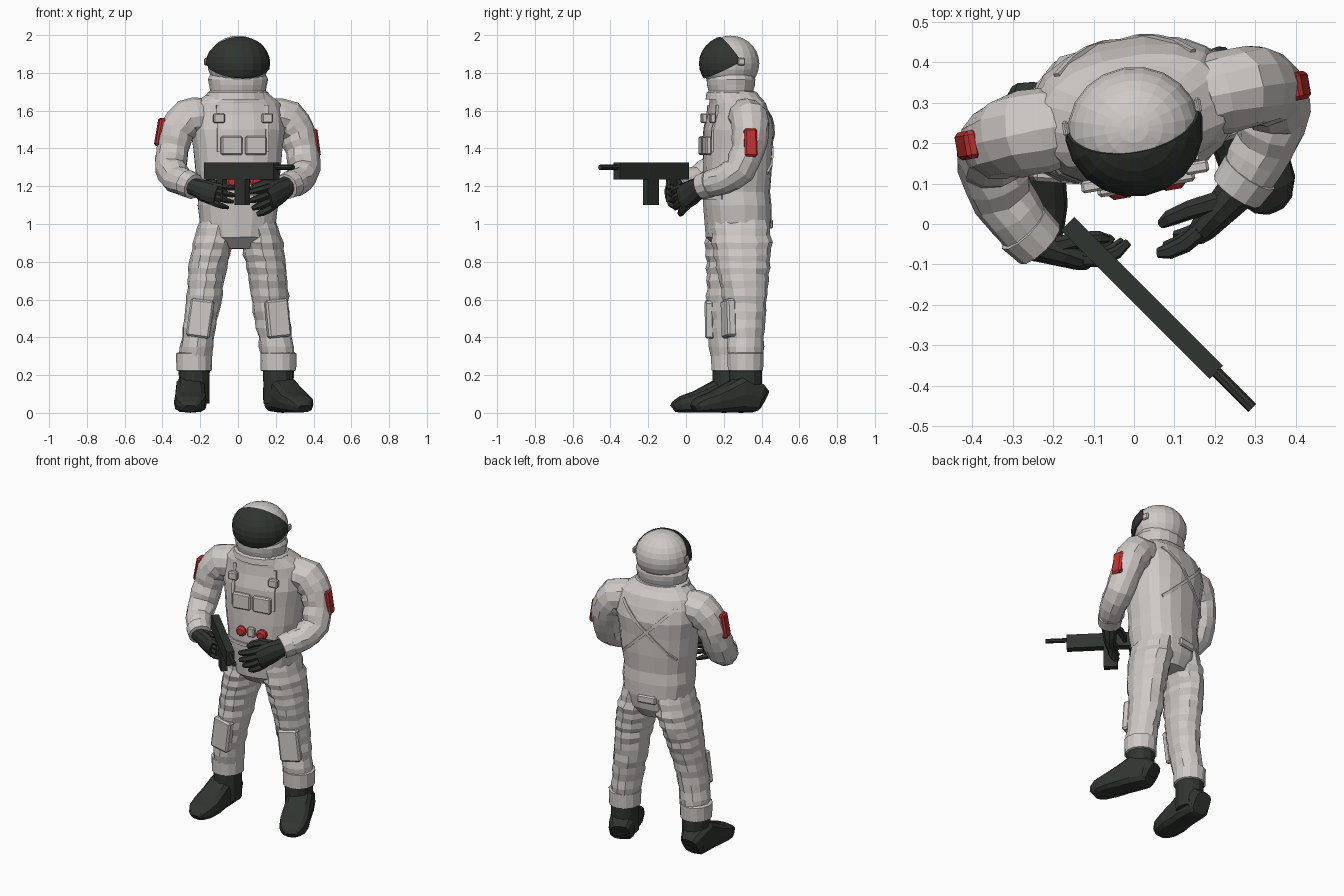
import bpy, bmesh, math, random
from mathutils import Vector as V, Matrix
from mathutils.bvhtree import BVHTree

if "Cube" in bpy.data.objects:
    bpy.data.objects.remove(bpy.data.objects["Cube"])

random.seed(4)
PI = math.pi


def material(name, rgb):
    m = bpy.data.materials.new(name)
    m.diffuse_color = (*rgb, 1)
    m.use_nodes = True
    m.node_tree.nodes["Principled BSDF"].inputs["Base Color"].default_value = m.diffuse_color
    return m


SUIT = material("suit_fabric", (0.62, 0.585, 0.565))
DARK = material("dark_rubber", (0.03, 0.035, 0.03))
RED = material("red_trim", (0.55, 0.03, 0.03))
TWIST = Matrix.Rotation(math.radians(10), 4, 'Z')
PIVOT = V((0, 0.27, 0))


def W(x, y, z):
    """Point in the twisted upper-body frame (y measured from the body axis)."""
    return PIVOT + TWIST @ V((x, y, z))


def finish(name, bm, mat):
    bmesh.ops.recalc_face_normals(bm, faces=bm.faces)
    me = bpy.data.meshes.new(name)
    bm.to_mesh(me)
    bm.free()
    me.materials.append(mat)
    ob = bpy.data.objects.new(name, me)
    bpy.context.collection.objects.link(ob)
    return ob


def tube(name, pts, mat, n=12, ref=(0, -1, 0), t=None, e=2.0, fold=0.0, sub=1, start=0.0):
    """Loft of (x, y, z, ra, rb) rings; fold adds alternating cloth creases."""
    rows = []
    for p, q in zip(pts, pts[1:]):
        rows += [[a + (b - a) * k / sub for a, b in zip(p, q)] for k in range(sub)]
    rows.append(list(pts[-1]))
    cs = [V(r[:3]) for r in rows]
    bm = bmesh.new()
    rings, a = [], None
    for i, r in enumerate(rows):
        d = V(t) if t else (cs[min(i + 1, len(cs) - 1)] - cs[max(i - 1, 0)]).normalized()
        a = d.cross(V(ref)) if a is None else a - d * a.dot(d)
        a.normalize()
        b = a.cross(d)
        s = 1 + (fold if i % 2 else -fold) * (0 < i < len(rows) - 1)
        ring = []
        for k in range(n):
            g = start + 2 * PI * k / n
            c, sn = math.cos(g), math.sin(g)
            c = math.copysign(abs(c) ** (2 / e), c)
            sn = math.copysign(abs(sn) ** (2 / e), sn)
            co = cs[i] + a * (c * r[3] * s) + b * (sn * r[4] * s)
            if fold:
                co += V([random.uniform(-1, 1) for _ in range(3)]) * fold * 0.16
            ring.append(bm.verts.new(co))
        rings.append(ring)
    for p, q in zip(rings, rings[1:]):
        for k in range(n):
            bm.faces.new((p[k], p[(k + 1) % n], q[(k + 1) % n], q[k]))
    bm.faces.new(rings[0])
    bm.faces.new(rings[-1])
    return finish(name, bm, mat)


def box(name, loc, size, mat, rz=0, ry=0, rx=0, bevel=0.0):
    bm = bmesh.new()
    bmesh.ops.create_cube(bm, size=1)
    bmesh.ops.scale(bm, vec=size, verts=bm.verts)
    if bevel:
        bmesh.ops.bevel(bm, geom=bm.edges[:], offset=bevel, segments=1, affect='EDGES')
    rot = [Matrix.Rotation(math.radians(g), 4, ax) for g, ax in ((rz, 'Z'), (ry, 'Y'), (rx, 'X'))]
    bm.transform(Matrix.Translation(loc) @ rot[0] @ rot[1] @ rot[2])
    return finish(name, bm, mat)


# Torso
FWD = tuple(TWIST @ V((0, -1, 0)))
prof = [(0.87, 0.10, -0.10, 0.13), (0.93, 0.175, -0.16, 0.165), (1.01, 0.205, -0.17, 0.18),
        (1.1, 0.212, -0.175, 0.175), (1.17, 0.212, -0.18, 0.172), (1.28, 0.225, -0.175, 0.177),
        (1.4, 0.24, -0.175, 0.183), (1.5, 0.25, -0.165, 0.187), (1.58, 0.25, -0.15, 0.172),
        (1.64, 0.225, -0.14, 0.145), (1.675, 0.185, -0.145, 0.12), (1.7, 0.15, -0.15, 0.1)]
torso = tube("torso", [(*W(0, (f + k) / 2, z), w, (k - f) / 2) for z, w, f, k in prof], SUIT,
             n=18, ref=FWD, t=(0, 0, 1), e=2.4, fold=0.012)
tree = BVHTree.FromPolygons([v.co for v in torso.data.vertices], [p.vertices for p in torso.data.polygons])


def strap(name, line, side, width, mat=SUIT):
    """Flat band laid on the torso; side -1 is the front, +1 the back."""
    pts = []
    for i in range(9):
        f = i / 8
        x, z = (line[0][k] + (line[1][k] - line[0][k]) * f for k in (0, 1))
        hit = tree.ray_cast(W(x, side, z), TWIST @ V((0, -side, 0)))[0]
        if hit:
            pts.append((*hit, width * 0.7, 0.012))
    tube(name, pts, mat, n=4, ref=tuple(TWIST @ V((0, side, 0))), start=PI / 4)


for s in (-1, 1):
    strap("back_strap", [(s * 0.17, 1.6), (-s * 0.17, 1.27)], 1, 0.018)
    strap("chest_strap", [(s * 0.13, 1.63), (s * 0.13, 1.38)], -1, 0.018)
    box("strap_buckle", W(s * 0.13, -0.155, 1.56), (0.06, 0.03, 0.05), SUIT, rz=10, bevel=0.006)
    box("chest_pocket", W(s * 0.065, -0.172, 1.415), (0.115, 0.03, 0.1), SUIT, rz=10, bevel=0.008)
    # Red front valves
    c, d = W(s * 0.065, -0.165, 1.225), V(FWD)
    tube("red_valve", [(*(c + d * h), r, r) for h, r in ((0, 0.032), (0.022, 0.032), (0.034, 0.02))],
         RED, n=10, ref=(0, 0, 1))
box("valve_buckle", W(0, -0.175, 1.23), (0.045, 0.035, 0.06), SUIT, rz=10, bevel=0.006)
strap("waist_belt_front", [(-0.18, 1.14), (0.18, 1.14)], -1, 0.022)
box("lower_back_pouch", W(0, 0.17, 1.0), (0.12, 0.03, 0.05), SUIT, rz=10, bevel=0.008)

# Neck and helmet
tube("neck_collar", [(0, 0.238, z, rx, ry) for z, rx, ry in
                     ((1.66, 0.175, 0.135), (1.695, 0.165, 0.13), (1.705, 0.15, 0.12), (1.735, 0.155, 0.128),
                      (1.765, 0.162, 0.13), (1.79, 0.15, 0.125))], SUIT, n=16, ref=FWD, t=(0, 0, 1))


def dome(name, r, mat, cuts=()):
    bm = bmesh.new()
    bmesh.ops.create_uvsphere(bm, u_segments=20, v_segments=14, radius=1)
    bmesh.ops.scale(bm, vec=r, verts=bm.verts)
    for co, no in cuts:
        bmesh.ops.bisect_plane(bm, geom=bm.verts[:] + bm.edges[:] + bm.faces[:], plane_co=co,
                               plane_no=no, clear_outer=True)
    bm.transform(Matrix.Translation((0, 0.235, 1.85)) @ TWIST)
    return finish(name, bm, mat)


dome("helmet", (0.164, 0.154, 0.147), SUIT)
visor = dome("visor", (0.172, 0.168, 0.151), DARK,
             [((0, 0.03, 0.01), (0, 0.83, 0.56)), ((0, 0.03, 0.01), (0, 0.46, -0.89))])
visor.modifiers.new("thickness", 'SOLIDIFY').thickness = 0.012
for s in (-1, 1):
    p = V((0, 0.235, 1.86)) + TWIST @ V((s * 0.166, 0.03, 0))
    box("visor_hinge", p, (0.016, 0.04, 0.04), SUIT, rz=10, bevel=0.006)

# Legs, cuffs, knee pockets and boots: right leg (x<0) steps forward, left stands back
legs = {
    "right": [(-0.1, 0.27, 1.02, 0.1, 0.15), (-0.13, 0.265, 0.9, 0.112, 0.163), (-0.155, 0.26, 0.8, 0.102, 0.155),
              (-0.17, 0.245, 0.7, 0.097, 0.135), (-0.183, 0.225, 0.58, 0.094, 0.115),
              (-0.205, 0.215, 0.45, 0.089, 0.103), (-0.225, 0.225, 0.3, 0.085, 0.095)],
    "left": [(0.1, 0.29, 1.02, 0.1, 0.15), (0.125, 0.295, 0.9, 0.112, 0.158), (0.145, 0.3, 0.8, 0.108, 0.143),
             (0.16, 0.305, 0.7, 0.102, 0.13), (0.17, 0.315, 0.58, 0.098, 0.113),
             (0.188, 0.315, 0.45, 0.092, 0.1), (0.21, 0.315, 0.3, 0.087, 0.092)]}
for name, ax, ay, turn in (("right", -0.232, 0.228, 0), ("left", 0.214, 0.315, 24)):
    tube(name + "_leg", legs[name], SUIT, n=12, t=(0, 0, -1), fold=0.025, sub=3)
    tube(name + "_leg_cuff", [(ax, ay, z, r, r + 0.002) for z, r in ((0.32, 0.085), (0.315, 0.096), (0.225, 0.094), (0.22, 0.08))],
         SUIT, n=14, t=(0, 0, -1))
    tube(name + "_boot_shaft", [(ax, ay, 0.25, 0.084, 0.088), (ax, ay, 0.16, 0.08, 0.088), (ax, ay, 0.05, 0.08, 0.085)],
         DARK, n=12, t=(0, 0, -1))
    foot = tube(name + "_boot_foot", [(0, y, h / 2, w, h / 2) for y, w, h in
                                      ((0.09, 0.055, 0.13), (0.065, 0.075, 0.16), (-0.03, 0.08, 0.2), (-0.1, 0.082, 0.155),
                                       (-0.18, 0.088, 0.115), (-0.25, 0.078, 0.09), (-0.285, 0.055, 0.065), (-0.298, 0.03, 0.045))],
                DARK, n=12, ref=(0, 0, 1), e=3.2)
    foot.data.transform(Matrix.Translation((ax - 0.02 * (turn == 0) + 0.012 * (turn > 0), ay, 0)) @ Matrix.Rotation(math.radians(turn), 4, 'Z'))
box("right_knee_pocket", (-0.2, 0.128, 0.5), (0.125, 0.05, 0.2), SUIT, rz=-4, ry=8, bevel=0.01)
box("left_knee_pocket", (0.21, 0.226, 0.5), (0.125, 0.05, 0.2), SUIT, rz=18, ry=-6, bevel=0.01)

# Arms with cuffs and red shoulder patches
arms = {
    "right": [(-0.17, 0.24, 1.575, 0.095), (-0.27, 0.225, 1.56, 0.106), (-0.325, 0.21, 1.49, 0.098), (-0.347, 0.195, 1.4, 0.088),
              (-0.358, 0.155, 1.295, 0.086), (-0.325, 0.065, 1.235, 0.078), (-0.265, -0.018, 1.212, 0.066)],
    "left": [(0.17, 0.315, 1.575, 0.095), (0.265, 0.338, 1.555, 0.104), (0.315, 0.342, 1.48, 0.097), (0.338, 0.328, 1.39, 0.088),
             (0.352, 0.285, 1.285, 0.085), (0.325, 0.2, 1.23, 0.078), (0.28, 0.118, 1.21, 0.066)]}
wrist = {"right": V((-0.228, -0.055, 1.195)), "left": V((0.25, 0.075, 1.195))}
for name, pts in arms.items():
    tube(name + "_arm", [(*p, p[3]) for p in pts], SUIT, n=12, fold=0.022, sub=2)
    a, b = V(pts[-1][:3]), wrist[name]
    tube(name + "_sleeve_cuff", [(*(a.lerp(b, f)), r, r) for f, r in ((-0.3, 0.06), (-0.25, 0.074), (0.85, 0.069), (0.9, 0.05))],
         SUIT, n=12, ref=(0, 0, 1))
box("right_arm_patch", (-0.412, 0.195, 1.487), (0.035, 0.07, 0.15), RED, rz=10, ry=10, bevel=0.01)
box("left_arm_patch", (0.408, 0.342, 1.43), (0.035, 0.07, 0.15), RED, rz=10, ry=-8, bevel=0.01)


# Gloves: palm, four fingers and a thumb; n is the way the palm faces
def glove(name, w, d, n, size, curl):
    d, n = V(d).normalized(), V(n).normalized()
    s = d.cross(n).normalized()
    s = s if s.z > 0 else -s
    n = (n - d * n.dot(d)).normalized()

    def at(u, v, k):
        return tuple(w + (d * u + s * v + n * k) * size)
    q = tuple(n)
    tube(name + "_palm", [(*at(u, v, 0), a * size, b * size) for u, v, a, b in
                          ((-0.05, 0, 0.05, 0.05), (0.0, 0, 0.046, 0.042), (0.05, -0.005, 0.058, 0.036),
                           (0.1, -0.008, 0.06, 0.03), (0.125, -0.008, 0.052, 0.022))], DARK, n=10, ref=q)
    for i in range(4):
        v, L = 0.036 - 0.029 * i, (0.095, 0.105, 0.1, 0.08)[i]
        tube(name + "_finger", [(*at(0.1 + L * u, v * (1 + 0.25 * u), curl * k), r * size, r * size) for u, k, r in
                                ((0, 0, 0.018), (0.45, 0.012, 0.018), (0.8, 0.04, 0.016), (1, 0.07, 0.01))], DARK, n=6, ref=tuple(s))
    tube(name + "_thumb", [(*at(u, v, k), r * size, r * size) for u, v, k, r in
                           ((0.03, 0.025, 0.015, 0.022), (0.075, 0.045, 0.045, 0.02), (0.12, 0.045, 0.065, 0.017), (0.145, 0.04, 0.07, 0.01))],
         DARK, n=6, ref=tuple(s))


glove("right_glove", wrist["right"], (0.9, -0.3, -0.25), (0.3, 0.9, 0), 1.0, 1.1)
glove("left_glove", wrist["left"], (-0.62, -0.68, -0.33), (-0.7, 0.68, 0), 1.2, 0.5)

# Rifle, held diagonally across the front
AXIS = V((1, -1, 0)).normalized()
MID = V((0.02, -0.183, 0))


def gun(name, along, z, size):
    box(name, MID + AXIS * along + V((0, 0, z)), size, DARK, rz=-45)


gun("rifle_body", 0, 1.28, (0.52, 0.046, 0.09))
gun("rifle_magazine", 0.003, 1.17, (0.08, 0.038, 0.14))
gun("rifle_grip", -0.15, 1.18, (0.045, 0.036, 0.12))
tube("rifle_barrel", [(*(MID + AXIS * k + V((0, 0, 1.3))), 0.014, 0.014) for k in (0.25, 0.385)], DARK, n=8, ref=(0, 0, 1))
